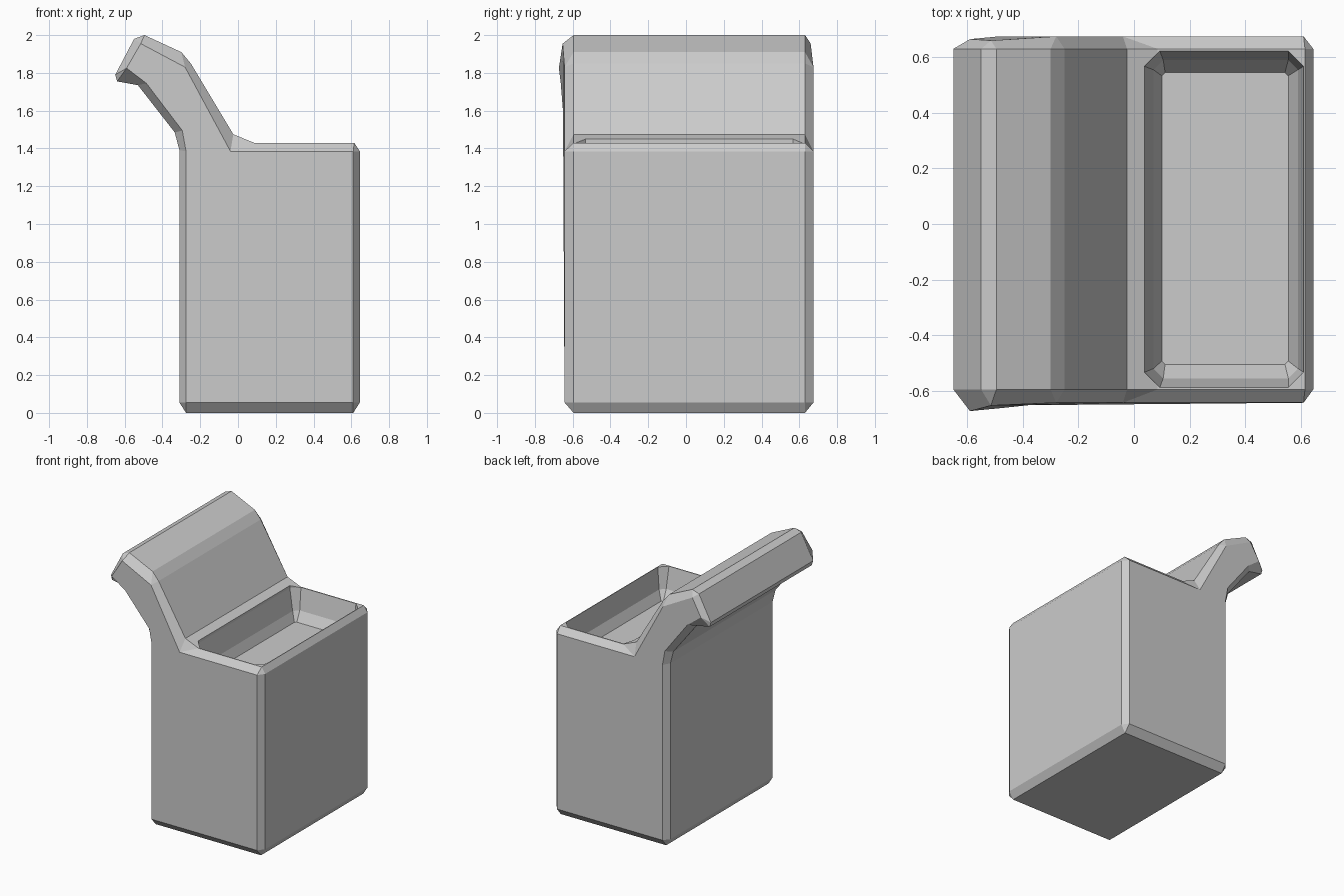
import bpy, bmesh

if "Cube" in bpy.data.objects:
    bpy.data.objects.remove(bpy.data.objects["Cube"])


def loft(name, rings):
    """Bridge equal-length vertex rings and cap both ends."""
    bm = bmesh.new()
    loops = [[bm.verts.new(p) for p in ring] for ring in rings]
    n = len(loops[0])
    for a, b in zip(loops, loops[1:]):
        for i in range(n):
            j = (i + 1) % n
            bm.faces.new((a[i], a[j], b[j], b[i]))
    bm.faces.new(loops[0][::-1])
    bm.faces.new(loops[-1])
    bmesh.ops.remove_doubles(bm, verts=bm.verts, dist=0.0005)
    bmesh.ops.recalc_face_normals(bm, faces=bm.faces)
    mesh = bpy.data.meshes.new(name)
    bm.to_mesh(mesh)
    bm.free()
    obj = bpy.data.objects.new(name, mesh)
    bpy.context.collection.objects.link(obj)
    return obj


# Side profile: (outer x, z), (chamfered side-face x, z), flare of the front and back side
profile = [
    ((-.275, 0), (-.275, .055), 0, 0),
    ((.61, 0), (.61, .055), 0, 0),
    ((.645, .055), (.61, .055), 0, 0),
    ((.645, 1.385), (.61, 1.385), 0, 0),
    ((.615, 1.43), (.61, 1.385), 0, 0),
    ((.085, 1.43), (-.04, 1.385), 0, 0),
    ((-.025, 1.475), (-.04, 1.385), 0, 0),
    ((-.25, 1.85), (-.28, 1.83), 0, 0),
    ((-.30, 1.91), (-.28, 1.83), 0, 0),
    ((-.495, 2.0), (-.515, 1.955), .01, -.015),
    ((-.55, 1.98), (-.515, 1.955), .01, -.015),
    ((-.65, 1.79), (-.59, 1.825), .03, -.01),
    ((-.64, 1.755), (-.59, 1.825), .03, -.01),
    ((-.53, 1.735), (-.485, 1.745), .02, 0),
    ((-.335, 1.485), (-.295, 1.495), 0, 0),
    ((-.31, 1.39), (-.275, 1.385), 0, 0),
    ((-.31, .055), (-.275, .055), 0, 0),
]
body = loft("box_with_backrest", [
    [(i[0], -.643 - f, i[1]) for o, i, f, b in profile],
    [(o[0], -.595, o[1]) for o, i, f, b in profile],
    [(o[0], .63, o[1]) for o, i, f, b in profile],
    [(i[0], .675 + b, i[1]) for o, i, f, b in profile],
])


def octagon(x0, x1, y0, y1, z, c):
    """Rectangle with cut corners."""
    return [(x0 + c, y0, z), (x1 - c, y0, z), (x1, y0 + c, z), (x1, y1 - c, z),
            (x1 - c, y1, z), (x0 + c, y1, z), (x0, y1 - c, z), (x0, y0 + c, z)]


# Stepped tray recess in the top
cutter = loft("tray_cutter", [
    octagon(.10, .555, -.505, .545, 1.20, .012),
    octagon(.07, .59, -.555, .59, 1.27, .035),
    octagon(.038, .61, -.588, .622, 1.43, .055),
    octagon(.038, .61, -.588, .622, 1.55, .055),
])
cutter.hide_render = True
cutter.hide_viewport = True
cut = body.modifiers.new("tray", 'BOOLEAN')
cut.operation = 'DIFFERENCE'
cut.solver = 'EXACT'
cut.object = cutter
